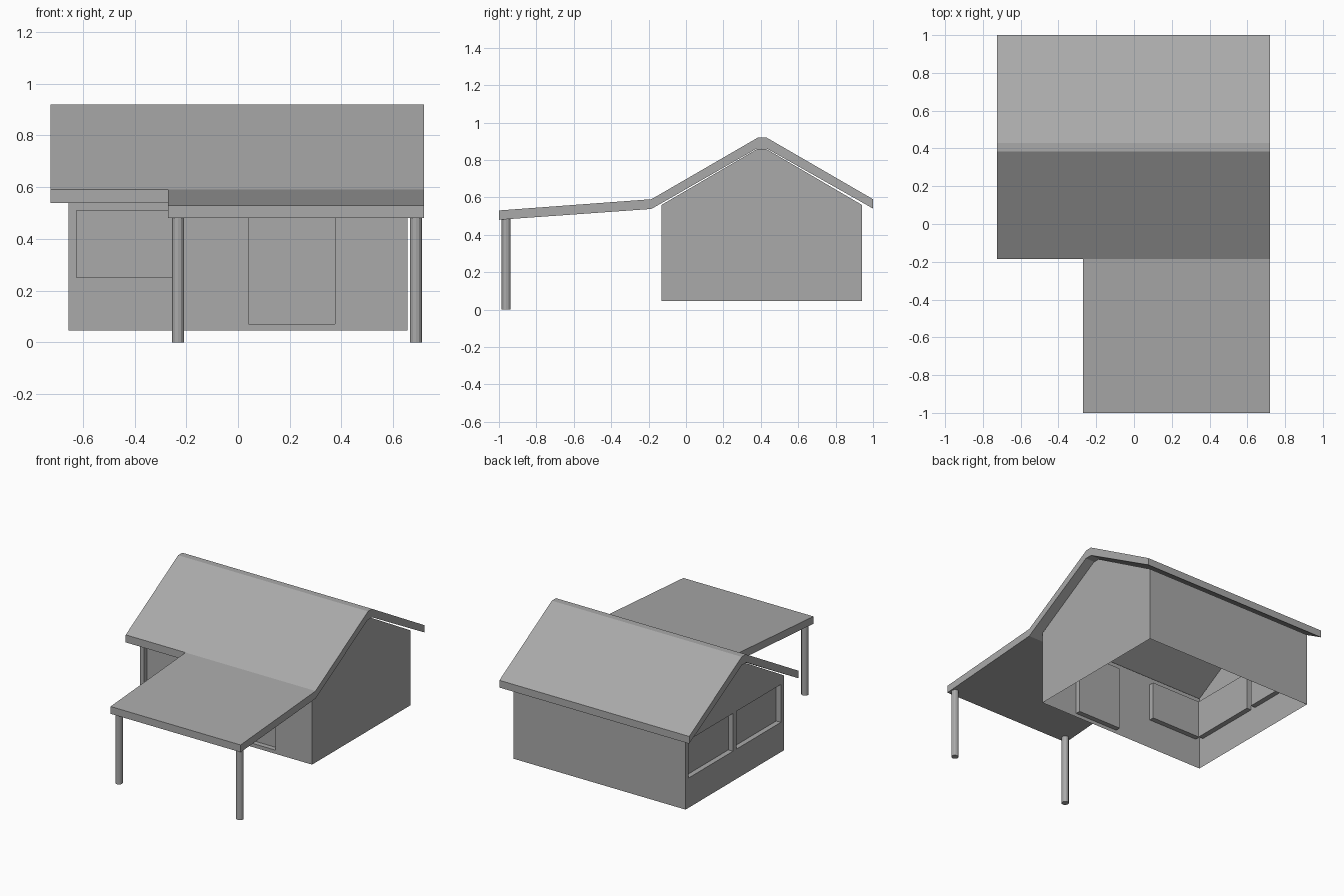
import bpy
import bmesh
from mathutils import Vector

cube = bpy.data.objects.get("Cube")
if cube:
    bpy.data.objects.remove(cube, do_unlink=True)

grey = bpy.data.materials.new("plain_grey")
grey.use_nodes = True
grey.diffuse_color = (0.4, 0.4, 0.4, 1)
grey.node_tree.nodes["Principled BSDF"].inputs["Base Color"].default_value = (0.4, 0.4, 0.4, 1)


def add_object(name, bm):
    mesh = bpy.data.meshes.new(name)
    bm.to_mesh(mesh)
    bm.free()
    mesh.materials.append(grey)
    obj = bpy.data.objects.new(name, mesh)
    bpy.context.collection.objects.link(obj)
    return obj


def prism(profile, x0, x1):
    """Extrude a side profile of (y, z) points from x0 to x1."""
    bm = bmesh.new()
    rings = [[bm.verts.new((x, y, z)) for y, z in profile] for x in (x0, x1)]
    for ring in rings:
        bm.faces.new(ring)
    for i in range(len(profile)):
        j = (i + 1) % len(profile)
        bm.faces.new((rings[0][i], rings[0][j], rings[1][j], rings[1][i]))
    bmesh.ops.recalc_face_normals(bm, faces=bm.faces[:])
    return bm


def recess(bm, normal, axis, low, high, bottom, top, depth=0.035):
    """Cut a rectangle into the wall facing normal and push it inward."""
    normal = Vector(normal)
    along = Vector([float(i == axis) for i in range(3)])
    plane = max(f.calc_center_median().dot(normal) for f in bm.faces
                if f.normal.dot(normal) > 0.99)

    def wall(inside_only, z_check=False):
        found = []
        for f in bm.faces:
            c = f.calc_center_median()
            if f.normal.dot(normal) < 0.99 or abs(c.dot(normal) - plane) > 0.001:
                continue
            if inside_only and not low < c[axis] < high:
                continue
            if z_check and not bottom < c.z < top:
                continue
            found.append(f)
        return found

    def cut(faces, co, direction):
        geom = set(faces)
        for f in faces:
            geom.update(f.edges)
            geom.update(f.verts)
        bmesh.ops.bisect_plane(bm, geom=list(geom), dist=1e-5,
                               plane_co=co, plane_no=direction)
        bm.normal_update()

    for u in (low, high):
        cut(wall(False), along * u, along)
    for z in (bottom, top):
        cut(wall(True), Vector((0, 0, z)), Vector((0, 0, 1)))
    bmesh.ops.inset_individual(bm, faces=wall(True, True), thickness=0, depth=-depth)
    bm.normal_update()


# Walls: gabled shell, open below and under the roof
walls = prism([(-0.13, 0.045), (0.94, 0.045), (0.94, 0.56), (0.43, 0.858),
               (0.38, 0.858), (-0.13, 0.56)], -0.655, 0.655)
walls.normal_update()
bmesh.ops.delete(walls, geom=[f for f in walls.faces if abs(f.normal.z) > 0.1],
                 context='FACES_ONLY')
front, side = (0, -1, 0), (-1, 0, 0)
recess(walls, front, 0, -0.625, -0.24, 0.25, 0.51)   # front window
recess(walls, front, 0, 0.04, 0.375, 0.07, 0.51)     # doorway
recess(walls, side, 1, 0.425, 0.91, 0.25, 0.51)      # side windows
recess(walls, side, 1, -0.095, 0.385, 0.25, 0.51)
add_object("walls", walls)

# Gabled roof with a narrow flat ridge
add_object("gable_roof", prism(
    [(-0.185, 0.59), (0.385, 0.92), (0.43, 0.92), (1, 0.59),
     (1, 0.54), (0.43, 0.862), (0.38, 0.862), (-0.185, 0.538)], -0.725, 0.72))

# Carport roof running forward from the eave
add_object("carport_roof", prism(
    [(-1, 0.53), (-0.185, 0.59), (-0.185, 0.538), (-1, 0.48)], -0.27, 0.72))

# Carport posts
for name, x in (("right_post", -0.232), ("left_post", 0.688)):
    bm = bmesh.new()
    bmesh.ops.create_cone(bm, cap_ends=True, segments=12, radius1=0.0235,
                          radius2=0.0235, depth=0.485)
    bmesh.ops.translate(bm, verts=bm.verts[:], vec=(x, -0.962, 0.2425))
    add_object(name, bm)
